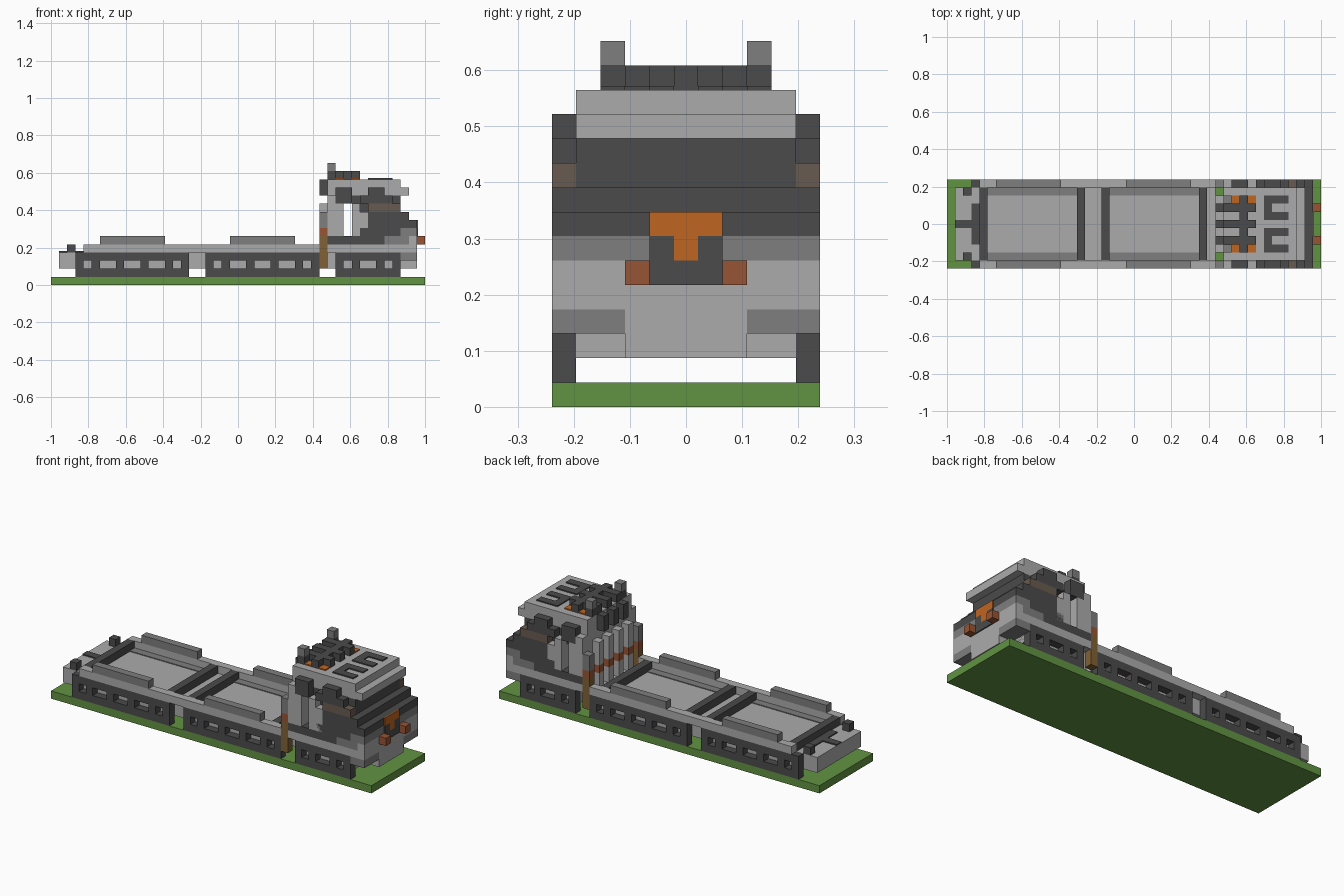
import bpy
import bmesh

if "Cube" in bpy.data.objects:
    bpy.data.objects.remove(bpy.data.objects["Cube"], do_unlink=True)

# Size of one building block, and the overall block counts
LENGTH, WIDTH = 46, 11
UNIT = 2 / LENGTH


def material(name, red, green, blue):
    mat = bpy.data.materials.new(name)
    mat.use_nodes = True
    color = (red, green, blue, 1)
    mat.diffuse_color = color
    mat.node_tree.nodes["Principled BSDF"].inputs["Base Color"].default_value = color
    return mat


light_grey = material("light grey", .41, .41, .41)
mid_grey = material("mid grey", .21, .21, .21)
dark_grey = material("dark grey", .07, .07, .07)
grass_green = material("grass green", .12, .29, .055)
bright_orange = material("bright orange", .53, .13, .015)
rust_red = material("rust red", .31, .09, .035)
ochre_brown = material("ochre brown", .22, .12, .035)
tinted_brown = material("tinted brown", .14, .105, .08)


def add_box(bm, x, y, z):
    corners = [bm.verts.new(((a - LENGTH / 2) * UNIT, (b - WIDTH / 2) * UNIT, c * UNIT))
               for a in x for b in y for c in z]
    for face in ((0, 1, 3, 2), (4, 6, 7, 5), (0, 4, 5, 1),
                 (2, 3, 7, 6), (0, 2, 6, 4), (1, 5, 7, 3)):
        bm.faces.new([corners[i] for i in face])


def finish(name, mat, bm):
    bmesh.ops.recalc_face_normals(bm, faces=bm.faces)
    mesh = bpy.data.meshes.new(name)
    bm.to_mesh(mesh)
    bm.free()
    mesh.materials.append(mat)
    bpy.context.collection.objects.link(bpy.data.objects.new(name, mesh))


def centred(name, mat, x, z, inset=0):
    """One box spanning the width, less an inset on each side."""
    bm = bmesh.new()
    add_box(bm, x, (inset, WIDTH - inset), z)
    finish(name, mat, bm)


def paired(name, mat, x, z, row=0, wide=1):
    """The same box on the right and left sides."""
    bm = bmesh.new()
    add_box(bm, x, (row, row + wide), z)
    add_box(bm, x, (WIDTH - row - wide, WIDTH - row), z)
    finish(name, mat, bm)


def track(name, start, end):
    """Side frames with a row of square openings."""
    bm = bmesh.new()
    for row in (0, WIDTH - 1):
        sides = (row, row + 1)
        add_box(bm, (start, end), sides, (1, 2))
        add_box(bm, (start, end), sides, (3, 4))
        for post in [start, *range(start + 2, end - 1, 3), end - 1]:
            add_box(bm, (post, post + 1), sides, (2, 3))
    finish(name, dark_grey, bm)


# Ground slab and running gear
centred("ground_slab", grass_green, x=(0, LENGTH), z=(0, 1))
track("rear_track", 3, 17)
track("middle_track", 19, 33)
track("front_track", 35, 43)
centred("trailer_core", light_grey, x=(3, 33), z=(2, 4), inset=1)
centred("coupling", light_grey, x=(33, 35), z=(2, 4), inset=2)
centred("cab_core", light_grey, x=(35, 43), z=(2, 4), inset=1)

# Trailer deck: raised edges, side rails, cross bars and sunken panels
paired("deck_edge", light_grey, x=(4, 33), z=(4, 5))
for label, start in (("rear", 4), ("front", 19)):
    first, last = start + 1, start + 12
    centred(label + "_bar_back", dark_grey, x=(start, first), z=(4, 5), inset=1)
    centred(label + "_bar_front", dark_grey, x=(last, last + 1), z=(4, 5), inset=1)
    paired(label + "_panel_border", mid_grey, x=(first, last), z=(4, 4.1), row=1)
paired("rear_side_rail", mid_grey, x=(6, 14), z=(5, 6))
paired("front_side_rail", mid_grey, x=(22, 30), z=(5, 6))

# Tail of the trailer
centred("tail_block", light_grey, x=(1, 3), z=(2, 4), inset=1)
paired("tail_post", dark_grey, x=(2, 3), z=(4, 5), row=1)
centred("tail_hitch", dark_grey, x=(1, 3), z=(4, 4.15), inset=5)
centred("tail_strip", dark_grey, x=(3, 4), z=(4, 4.15), inset=3)

# Corner posts and pipes behind the cab
paired("corner_post", ochre_brown, x=(33, 34), z=(2, 6))
paired("corner_post_band", rust_red, x=(33, 34), z=(6, 7))
paired("corner_post_top", mid_grey, x=(33, 34), z=(7, 9))
for label, row in (("outer", 2), ("inner", 4)):
    paired(label + "_pipe", light_grey, x=(33, 34), z=(4, 6), row=row)
    paired(label + "_pipe_band", rust_red, x=(33, 34), z=(6, 7), row=row)
    paired(label + "_pipe_top", light_grey, x=(33, 34), z=(7, 10), row=row)
    paired(label + "_vent_finger", dark_grey, x=(33, 34), z=(11, 13), row=row + 1)

# Rear wall of the cab, with an open slot in front of it
centred("rear_wall", light_grey, x=(34, 36), z=(6, 12), inset=1)
paired("rear_column", light_grey, x=(34, 35), z=(6, 11))
paired("rear_column_front", light_grey, x=(35, 36), z=(6, 10))
paired("rear_column_cap", dark_grey, x=(35, 37), z=(10, 12))

# Lower cab body
centred("sill", light_grey, x=(34, 45), z=(4, 5))
centred("waist_band", dark_grey, x=(34, 41), z=(5, 6))
centred("front_waist", mid_grey, x=(41, 44), z=(5, 6))
centred("nose_band", light_grey, x=(44, 45), z=(5, 6))
centred("grille", dark_grey, x=(44, 45.15), z=(5, 6), inset=4)
centred("bumper", light_grey, x=(43, 45), z=(2, 4), inset=3)
paired("bumper_side", mid_grey, x=(43, 45), z=(3, 4), wide=3)
paired("axle_block", dark_grey, x=(42, 43), z=(2, 3), row=1, wide=2)

# Upper cab body, stepping back as it rises
centred("body_lower", dark_grey, x=(38, 43), z=(6, 7))
centred("nose_upper", mid_grey, x=(43, 45), z=(6, 7))
centred("body_middle", dark_grey, x=(39, 45), z=(7, 8))
centred("body_upper", dark_grey, x=(39, 44), z=(8, 9))
centred("cabin", dark_grey, x=(37, 43), z=(9, 11), inset=1)
centred("cabin_back", light_grey, x=(37, 39), z=(6, 9))
paired("side_pillar", light_grey, x=(37, 38), z=(9, 10))
paired("side_window", tinted_brown, x=(39, 43), z=(9, 10))
paired("window_frame", dark_grey, x=(38, 42), z=(10, 11))
paired("window_frame_top", dark_grey, x=(39, 41), z=(11, 12))

# Nose lamps and emblem plates
paired("nose_lamp", rust_red, x=(45, 46), z=(5, 6), row=3)
centred("nose_badge", bright_orange, x=(45, 45.15), z=(7, 8), inset=4)
centred("nose_badge_stem", bright_orange, x=(45, 45.15), z=(6, 7), inset=5)
paired("nose_badge_side", dark_grey, x=(45, 45.15), z=(6, 7), row=4)

# Roof with visor, vents and stacks
centred("roof", light_grey, x=(34, 43), z=(12, 13), inset=1)
centred("visor", light_grey, x=(36, 44), z=(11, 12), inset=1)
paired("roof_stripe_back", bright_orange, x=(35, 36), z=(13, 13.15), row=2)
paired("roof_stripe_front", bright_orange, x=(37, 38), z=(13, 13.15), row=2)
centred("roof_rack_spine", dark_grey, x=(36, 37), z=(13, 14), inset=2)
centred("roof_rack_centre", dark_grey, x=(34, 38), z=(13, 14), inset=5)
paired("roof_rack_bar", dark_grey, x=(34, 38), z=(13, 14), row=3)
paired("stack_base", dark_grey, x=(34, 35), z=(13, 14), row=2)
paired("stack", mid_grey, x=(34, 35), z=(14, 15), row=2)
paired("roof_vent", dark_grey, x=(39, 40), z=(13, 13.15), row=2, wide=3)
for label, row in (("outer", 2), ("inner", 4)):
    paired(label + "_roof_vent_arm", dark_grey, x=(40, 42), z=(13, 13.15), row=row)
